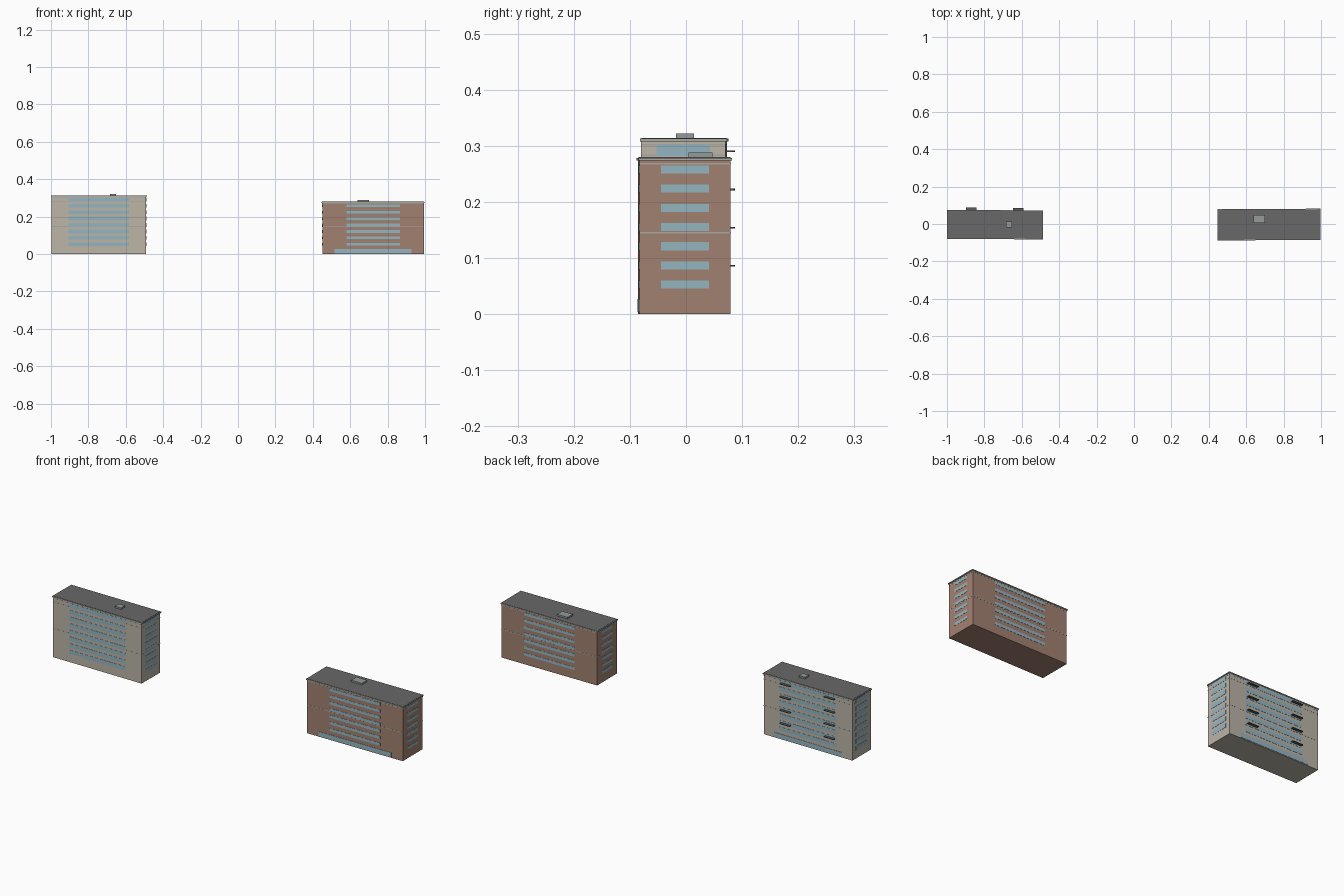
import bpy
import math

if "Cube" in bpy.data.objects:
    bpy.data.objects.remove(bpy.data.objects["Cube"])


def material(name, rgb):
    m = bpy.data.materials.new(name)
    m.diffuse_color = (*rgb, 1)
    m.use_nodes = True
    m.node_tree.nodes["Principled BSDF"].inputs["Base Color"].default_value = m.diffuse_color
    return m


BEIGE = material("beige_plaster", (0.50, 0.46, 0.39))
BRICK = material("brick", (0.36, 0.22, 0.165))
GLASS = material("glass", (0.30, 0.46, 0.53))
ROOF = material("roof_felt", (0.135, 0.14, 0.135))
STONE = material("stone_trim", (0.40, 0.40, 0.37))
METAL = material("plant_metal", (0.30, 0.32, 0.32))
DARK = material("balcony_slab", (0.10, 0.10, 0.10))


def box(name, center, size, mat, parent):
    """Box given by its centre and full size, in the building's frame."""
    bpy.ops.mesh.primitive_cube_add(size=1)
    o = bpy.context.object
    o.name = name
    o.data.name = name
    for v in o.data.vertices:
        v.co = [v.co[i] * size[i] + center[i] for i in range(3)]
    o.data.materials.append(mat)
    o.parent = parent
    return o


def building(name, loc, turn, length, depth, height, wall, win_ratio, win_height,
             floors, shop_side, belts, plant):
    root = bpy.data.objects.new(name, None)
    bpy.context.scene.collection.objects.link(root)
    root.location = (*loc, 0)
    root.rotation_euler.z = math.radians(turn)

    # Main block, cornice and roof
    top = height - 0.005
    box(name + "_walls", (0, 0, top / 2), (length, depth, top), wall, root)
    box(name + "_cornice", (0, 0, height - 0.003), (length + 0.008, depth + 0.005, 0.005), STONE, root)
    box(name + "_roof", (0, 0, height - 0.0005), (length + 0.002, depth - 0.001, 0.002), ROOF, root)

    # Thin belt courses
    for z in belts:
        box(name + "_belt_course", (0, 0, z), (length + 0.001, depth + 0.001, 0.003), STONE, root)

    # Ribbon windows on all four sides
    for k in range(floors):
        z = 0.0525 + 0.0342 * k
        for s in (-1, 1):
            box(name + "_long_window", (0, s * depth / 2, z),
                (length * win_ratio, 0.002, win_height), GLASS, root)
            box(name + "_end_window", (s * length / 2, 0, z),
                (0.002, depth * win_ratio, win_height), GLASS, root)

    # Ground floor glazing
    box(name + "_shopfront", (0, shop_side * depth / 2, 0.015),
        (length * 0.76, 0.003, 0.023), GLASS, root)

    # Rooftop plant
    px, py, sx, sy = plant
    box(name + "_roof_plant", (px, py, height + 0.0045), (sx, sy, 0.009), METAL, root)
    return root


pale = building("pale_block", (-0.7435, -0.0035), -0.3, 0.505, 0.150, 0.313, BEIGE,
                0.64, 0.020, 8, 1, (0.147, 0.283, 0.302), (0.075, 0.002, 0.034, 0.032))
brick = building("brick_block", (0.722, -0.003), 0.3, 0.542, 0.162, 0.279, BRICK,
                 0.53, 0.0145, 7, -1, (0.145, 0.268), (-0.052, 0.029, 0.06, 0.043))

# Balcony slabs on the rear of the pale block
for z in (0.086, 0.154, 0.222, 0.290):
    for x in (-0.127, 0.125):
        box("balcony", (x, 0.082, z), (0.057, 0.016, 0.003), DARK, pale)
